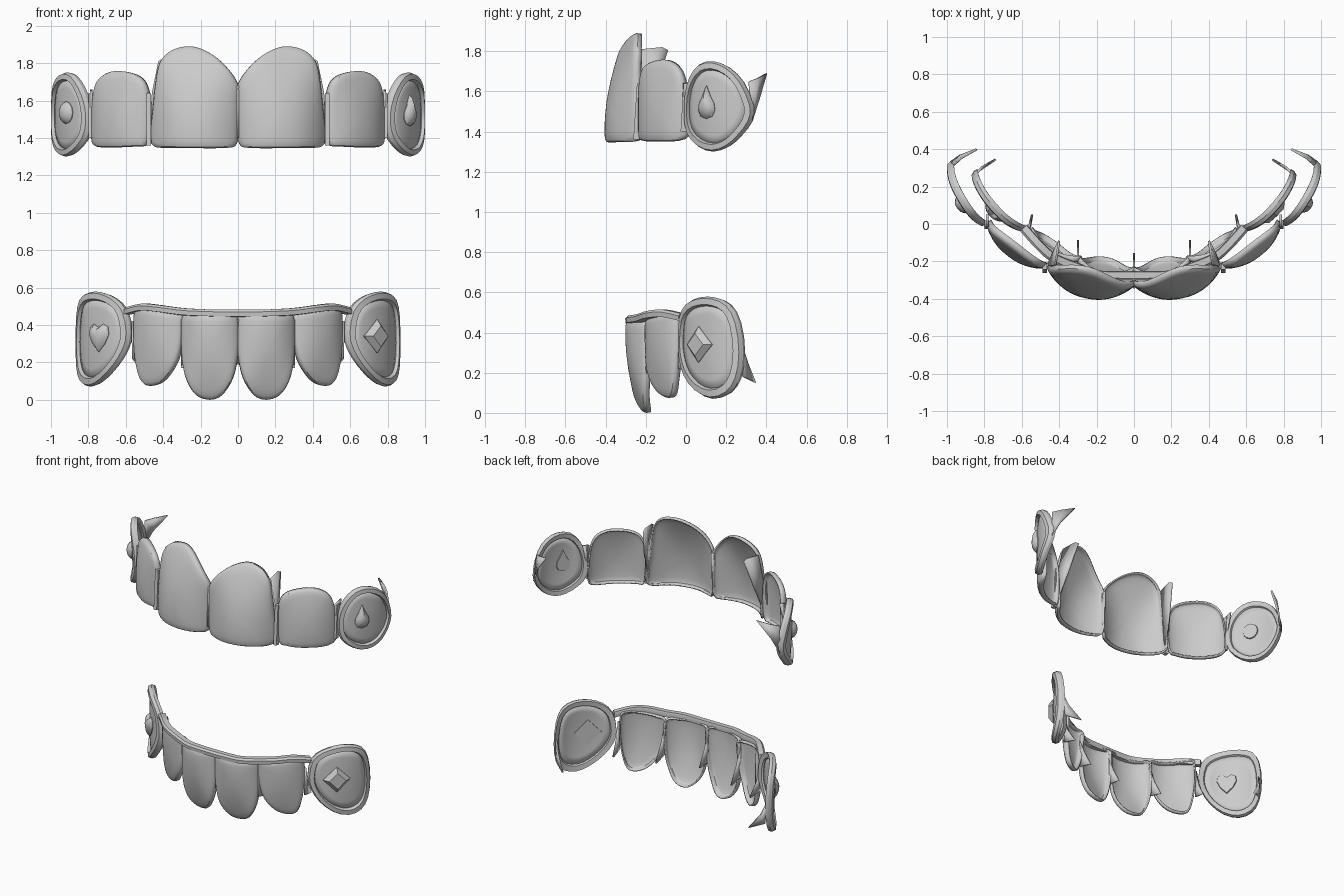
import bpy, math
from mathutils import Vector

if "Cube" in bpy.data.objects:
    bpy.data.objects.remove(bpy.data.objects["Cube"])


def finish(name, verts, faces, side, thick=0.0, angle=35):
    """Make a mesh object, mirrored in x when side is -1."""
    me = bpy.data.meshes.new(name)
    if side < 0:
        faces = [f[::-1] for f in faces]
    me.from_pydata([(v[0] * side, v[1], v[2]) for v in verts], [], faces)
    ob = bpy.data.objects.new(name, me)
    bpy.context.collection.objects.link(ob)
    if thick:
        mod = ob.modifiers.new("thickness", 'SOLIDIFY')
        mod.thickness = thick
        mod.offset = 0
    bpy.ops.object.select_all(action='DESELECT')
    ob.select_set(True)
    bpy.context.view_layer.objects.active = ob
    bpy.ops.object.shade_smooth_by_angle(angle=math.radians(angle))
    return ob


def loft(name, rows, side, cap_start=False, cap_end=False, wrap=False, thick=0.0, angle=35):
    """Skin a stack of closed loops."""
    n, m = len(rows[0]), len(rows)
    verts = [p for r in rows for p in r]
    faces = []
    for i in range(m if wrap else m - 1):
        a, b = i * n, ((i + 1) % m) * n
        for j in range(n):
            k = (j + 1) % n
            faces.append((a + j, a + k, b + k, b + j))
    if cap_start:
        faces.append(tuple(range(n))[::-1])
    if cap_end:
        faces.append(tuple(range((m - 1) * n, m * n)))
    return finish(name, verts, faces, side, thick, angle)


def smooth(pts, steps, closed=True):
    """Catmull-Rom through the points."""
    pts = [Vector(p) for p in pts]
    n, out = len(pts), []
    at = (lambda i: pts[i % n]) if closed else (lambda i: pts[max(0, min(n - 1, i))])
    for i in range(n if closed else n - 1):
        p0, p1, p2, p3 = at(i - 1), at(i), at(i + 1), at(i + 2)
        for s in range(steps):
            t = s / steps
            out.append(0.5 * (2 * p1 + (p2 - p0) * t + (2 * p0 - 5 * p1 + 4 * p2 - p3) * t * t
                              + (3 * p1 - p0 - 3 * p2 + p3) * t ** 3))
    return out if closed else out + [pts[-1]]


def surface(a, b, z0, z1, bulge):
    """Curved tooth front over chord a-b; bulge at bottom, middle and top."""
    a, b = Vector(a), Vector(b)
    d = b - a
    n = Vector((d.y, -d.x)).normalized()

    def at(u, z, off=0.0):
        t = (z - z0) / (z1 - z0)
        lo, mid, hi = bulge
        h = lo * (1 - t) * (1 - 2 * t) + mid * 4 * t * (1 - t) + hi * t * (2 * t - 1)
        p = a + d * u + n * (h * (1 - abs(2 * u - 1) ** 2.3) + off)
        return (p.x, p.y, z)
    return at, d.length


def ring(at, outline, scale, off):
    c = sum(outline, Vector((0, 0))) / len(outline)
    return [at(*(c + (p - c) * scale), off) for p in outline]


def tooth(name, a, b, outline, bulge, side):
    zs = [p[1] for p in outline]
    at, _ = surface(a, b, min(zs), max(zs), bulge)
    o = smooth(outline, 4)
    prof = [(.06, 0), (.25, 0), (.45, 0), (.65, 0), (.82, 0), (.93, -.001), (.98, -.005), (1, -.014), (.99, -.035)]
    loft(name, [ring(at, o, r, f) for r, f in prof], side, cap_start=True, thick=.01)


def canine(name, a, b, outline, bulge, side, inner, gem, gem_uz, domed):
    zs = [p[1] for p in outline]
    at, length = surface(a, b, min(zs), max(zs), bulge)
    # recessed face
    o = smooth(outline, 3)
    loft(name + "_face", [ring(at, o, r * inner, -.006) for r in (.06, .3, .55, .8, 1.06)],
         side, cap_start=True, thick=.01)
    # raised rim
    o = smooth(outline, 2)
    prof = [(1, 0), (.965, .02), (inner + .04, .02), (inner, -.004), (inner + .04, -.022), (.98, -.022)]
    loft(name + "_rim", [ring(at, o, r, f) for r, f in prof], side, wrap=True, angle=25)
    # gem: u is flipped on the mirrored side only by symmetry
    u0, z0 = gem_uz
    prof = [(.9, -.02), (1, .004), (.8, .02), (.5, .03), (.2, .034)] if domed else [(1, -.016), (1, .004), (.62, .03)]
    rows = [[at(u0 + x * r / length, z0 + z * r, f) for x, z in gem] for r, f in prof]
    loft(name + "_gem", rows, side, True, True, angle=30)


def fin(name, pts, side):
    """Thin pointed flange between teeth."""
    finish(name, pts, [tuple(range(len(pts)))], side, thick=.012)


# Outlines as (position along chord, height)
UP_CENTRAL = [(.02, 1.37), (0, 1.45), (0, 1.6), (.01, 1.69), (.14, 1.78), (.33, 1.85), (.55, 1.885), (.76, 1.865),
              (.89, 1.8), (.94, 1.68), (.97, 1.55), (1, 1.43), (.96, 1.36), (.7, 1.352), (.4, 1.35), (.1, 1.352)]
UP_LATERAL = [(.03, 1.375), (0, 1.5), (.02, 1.64), (.12, 1.715), (.36, 1.748), (.66, 1.748), (.88, 1.7),
              (.97, 1.6), (1, 1.45), (.94, 1.365), (.5, 1.355), (.15, 1.36)]
UP_CANINE = [(0, 1.48), (.02, 1.58), (.11, 1.67), (.27, 1.735), (.48, 1.75), (.7, 1.72), (.88, 1.65), (1, 1.53),
             (.98, 1.45), (.86, 1.38), (.7, 1.325), (.48, 1.3), (.25, 1.325), (.06, 1.39)]
LOW_CENTRAL = [(.02, .445), (.25, .45), (.5, .45), (.75, .45), (.98, .445), (1, .35), (.99, .22), (.91, .11),
               (.75, .03), (.52, .005), (.3, .03), (.1, .12), (.01, .25), (0, .35)]
LOW_LATERAL = [(.01, .45), (0, .38), (.04, .28), (.14, .19), (.37, .11), (.63, .08), (.83, .1), (.94, .2),
               (.99, .33), (.98, .45), (.9, .49), (.5, .475), (.2, .46)]
LOW_CANINE = [(0, .36), (.05, .48), (.2, .545), (.42, .575), (.65, .575), (.85, .54), (.96, .45), (1, .3),
              (.96, .17), (.84, .095), (.62, .07), (.38, .105), (.17, .18), (.04, .27)]

# Gem shapes in metres around their centre
DROP = [(0, .095), (.022, .045), (.045, .005), (.05, -.03), (.034, -.06), (0, -.072)]
DROP += [(-x, z) for x, z in DROP[-2:0:-1]]
HEART = [(0, -.085), (.045, -.04), (.07, .01), (.064, .05), (.035, .066), (0, .045)]
HEART += [(-x, z) for x, z in HEART[-2:0:-1]]
DIAMOND = [(0, .09), (.09, 0), (0, -.09), (-.09, 0)]
ROUND = [(.055 * math.cos(i * math.pi / 6), .06 * math.sin(i * math.pi / 6)) for i in range(12)]

for s, tag in ((1, "right_"), (-1, "left_")):
    # Upper set
    up, low = tag + "upper_", tag + "lower_"
    tooth(up + "central_cap", (.004, -.335), (.465, -.235), UP_CENTRAL, (.108, .085, -.02), s)
    tooth(up + "lateral_cap", (.485, -.235), (.785, -.005), UP_LATERAL, (.055, .055, .015), s)
    canine(up + "canine", (.79, -.005), (.98, .335), UP_CANINE, (.045, .06, .045), s, .8,
           DROP if s > 0 else ROUND, (.4, 1.535), True)
    fin(up + "central_fin", [(.468, -.24, 1.37), (.455, -.225, 1.64), (.42, -.22, 1.81),
                             (.405, -.12, 1.82), (.40, -.09, 1.805), (.43, -.15, 1.62)], s)
    fin(up + "lateral_fin", [(.785, -.02, 1.4), (.785, -.015, 1.64), (.785, .05, 1.66), (.787, .01, 1.52)], s)
    fin(up + "canine_fin", [(.965, .315, 1.65), (.92, .355, 1.665), (.84, .4, 1.69),
                            (.93, .365, 1.57), (.98, .33, 1.46)], s)
    # upright joining bars
    for name, x, y0, y1, za, zb in (("inner_bar", .477, -.25, -.232, 1.36, 1.64),
                                    ("outer_bar", .788, -.015, .0, 1.4, 1.64)):
        rows = [[(x + dx, y + dy, z) for dx, dy in ((-.012, -.012), (.012, -.012), (.012, .018), (-.012, .018))]
                for y, z in ((y0, za), (y1, zb))]
        loft(up + name, rows, s, True, True)

    # Lower set
    tooth(low + "central_cap", (.003, -.262), (.3, -.205), LOW_CENTRAL, (-.022, .045, .058), s)
    tooth(low + "lateral_cap", (.303, -.2), (.56, -.045), LOW_LATERAL, (0, .04, .045), s)
    canine(low + "canine", (.575, -.03), (.855, .285), LOW_CANINE, (.05, .065, .05), s, .8,
           DIAMOND if s > 0 else HEART, (.43, .34), s < 0)
    fin(low + "central_fin", [(.3, -.205, .43), (.3, -.2, .2), (.3, -.085, .17), (.3, -.15, .29)], s)
    fin(low + "lateral_fin", [(.565, -.04, .42), (.56, -.04, .22), (.545, .05, .2), (.56, -.01, .3)], s)
    fin(low + "canine_fin", [(.845, .27, .36), (.83, .285, .18), (.74, .345, .15), (.81, .305, .25)], s)

# Fin at the middle of the lower set and small tie at the middle of the upper set
fin("lower_middle_fin", [(0, -.265, .43), (0, -.25, .2), (0, -.155, .19), (0, -.215, .3)], 1)
fin("upper_middle_tie", [(0, -.345, 1.4), (0, -.335, 1.68), (0, -.29, 1.68), (0, -.31, 1.4)], 1)

# Gum band along the top of the lower set
half = [(.08, -.276, .462), (.2, -.27, .465), (.31, -.23, .472), (.43, -.18, .488), (.51, -.11, .494), (.59, -.02, .475)]
path = smooth([(-x, y, z) for x, y, z in half[::-1]] + half, 4, closed=False)
rows = []
for i, p in enumerate(path):
    d = path[min(i + 1, len(path) - 1)] - path[max(i - 1, 0)]
    n = Vector((d.y, -d.x, 0)).normalized()
    rows.append([p + n * w + Vector((0, 0, h)) for w, h in
                 ((.024, -.016), (.026, .008), (.014, .02), (-.02, .02), (-.024, .008), (-.02, -.02))])
loft("lower_gum_band", rows, 1, True, True)
